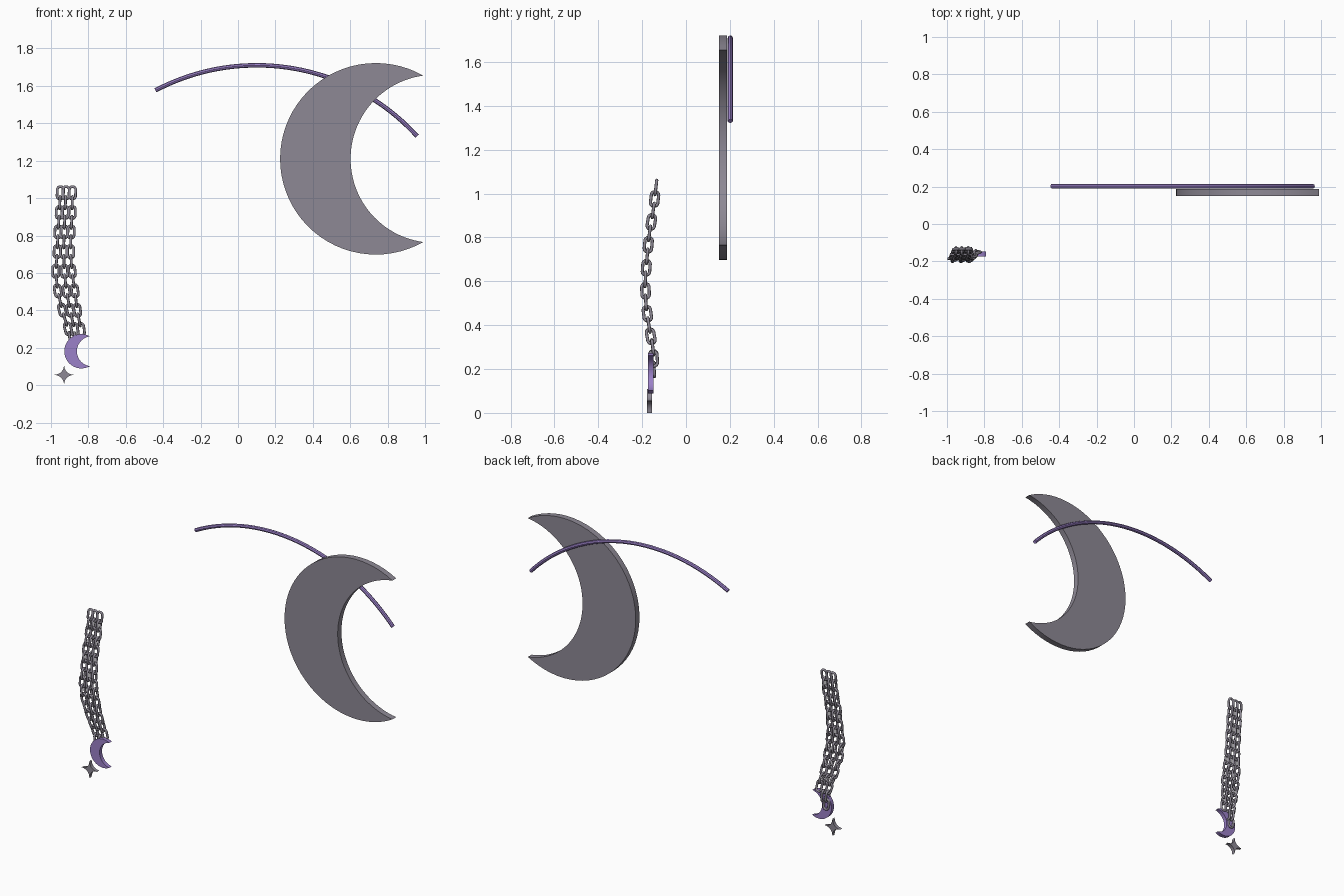
import bpy, bmesh
from math import sin, cos, pi, radians, atan2, hypot
from mathutils import Vector, Matrix

if "Cube" in bpy.data.objects:
    bpy.data.objects.remove(bpy.data.objects["Cube"])


def material(name, color):
    m = bpy.data.materials.new(name)
    m.diffuse_color = (*color, 1)
    m.use_nodes = True
    m.node_tree.nodes["Principled BSDF"].inputs["Base Color"].default_value = m.diffuse_color
    return m


violet = material("violet", (0.33, 0.22, 0.58))
steel = material("dark_steel", (0.27, 0.25, 0.30))


def finish(bm, name, mat, angle=40):
    bmesh.ops.recalc_face_normals(bm, faces=bm.faces)
    me = bpy.data.meshes.new(name)
    bm.to_mesh(me)
    bm.free()
    me.materials.append(mat)
    ob = bpy.data.objects.new(name, me)
    bpy.context.collection.objects.link(ob)
    bpy.ops.object.select_all(action='DESELECT')
    ob.select_set(True)
    bpy.context.view_layer.objects.active = ob
    bpy.ops.object.shade_smooth_by_angle(angle=radians(angle))
    return ob


def sweep(bm, pts, radius, sides, closed, mat=Matrix()):
    """Round tube along a path lying in an XZ plane."""
    pts = [Vector(p) for p in pts]
    n = len(pts)
    side = Vector((0, 1, 0))
    rings = []
    for i, p in enumerate(pts):
        a = pts[(i - 1) % n] if closed else pts[max(i - 1, 0)]
        b = pts[(i + 1) % n] if closed else pts[min(i + 1, n - 1)]
        out = (b - a).normalized().cross(side)
        rings.append([bm.verts.new(mat @ (p + radius * (out * cos(t) + side * sin(t))))
                      for t in (2 * pi * k / sides for k in range(sides))])
    for i in range(n if closed else n - 1):
        r, s = rings[i], rings[(i + 1) % n]
        for k in range(sides):
            j = (k + 1) % sides
            bm.faces.new((r[k], r[j], s[j], s[k]))
    if not closed:
        bm.faces.new(rings[0])
        bm.faces.new(rings[-1])


def extrude_y(bm, depth):
    """Thicken a flat sheet along y."""
    geo = bmesh.ops.extrude_face_region(bm, geom=bm.faces[:])['geom']
    bmesh.ops.translate(bm, vec=(0, depth, 0),
                        verts=[g for g in geo if isinstance(g, bmesh.types.BMVert)])


def crescent(name, cx, cz, y0, depth, s, mat, steps=48):
    """Crescent between an outer and an inner arc, meeting at two tips."""
    R, off, r = 0.512, 0.314, 0.449
    tip_x = (R * R - r * r + off * off) / (2 * off)
    tip_z = (R * R - tip_x * tip_x) ** 0.5
    a0, b0 = atan2(tip_z, tip_x), atan2(tip_z, tip_x - off)
    bm = bmesh.new()
    rows = []
    for i in range(steps + 1):
        t = i / steps
        a = a0 + (2 * pi - 2 * a0) * t
        b = b0 + (2 * pi - 2 * b0) * t
        o = bm.verts.new((cx + s * R * cos(a), y0, cz + s * R * sin(a)))
        if i in (0, steps):
            rows.append((o, o))
        else:
            rows.append((o, bm.verts.new((cx + s * (off + r * cos(b)), y0, cz + s * r * sin(b)))))
    for (o1, i1), (o2, i2) in zip(rows, rows[1:]):
        bm.faces.new(list(dict.fromkeys((o1, o2, i2, i1))))
    extrude_y(bm, depth)
    return finish(bm, name, mat)


# Large crescent and its small charm twin
crescent("large_crescent", 0.737, 1.21, 0.150, 0.038, 1.0, steel)
crescent("crescent_charm", -0.837, 0.181, -0.173, 0.025, 0.179, violet)

# Thin curved rod behind the large crescent
bm = bmesh.new()
rod = []
for i in range(41):
    a = radians(117.8 - (117.8 - 42.3) * i / 40)
    rod.append((0.10 + 1.16 * cos(a), 0.202, 0.55 + 1.16 * sin(a)))
sweep(bm, rod, 0.012, 8, False)
finish(bm, "arc_rod", violet)

# Four-pointed star charm with concave sides
bm = bmesh.new()
outline = []
for q in range(4):
    p0, p2 = (Vector((cos(k * pi / 2), sin(k * pi / 2))) for k in (q, q + 1))
    for i in range(8):
        t = i / 8
        p = (p0 * (1 - t) ** 2 + p2 * t ** 2 + (p0 + p2) * 0.1 * t * (1 - t)) * 0.055
        outline.append(bm.verts.new((-0.93 + p.x, -0.177, 0.055 + p.y)))
bm.faces.new(outline)
extrude_y(bm, 0.022)
finish(bm, "star_charm", steel)

# Hanging chains: alternating oval links along a gentle curve
HEIGHTS = [1.03, 0.92, 0.81, 0.705, 0.60, 0.50, 0.39, 0.29, 0.15]
DEPTHS = [-0.137, -0.15, -0.168, -0.178, -0.186, -0.183, -0.168, -0.15, -0.143]
WIRE, LINK_W, LINK_H, PITCH = 0.0072, 0.017, 0.0335, 0.0528


def on_path(z, xs):
    i = 0
    while i < len(HEIGHTS) - 2 and z < HEIGHTS[i + 1]:
        i += 1
    t = (z - HEIGHTS[i]) / (HEIGHTS[i + 1] - HEIGHTS[i])
    a = Vector((xs[i], DEPTHS[i], HEIGHTS[i]))
    b = Vector((xs[i + 1], DEPTHS[i + 1], HEIGHTS[i + 1]))
    return a.lerp(b, t)


link = []
for i in range(20):
    a = 2 * pi * (i + 0.5) / 20
    straight = (LINK_H - LINK_W) * (1 if sin(a) > 0 else -1)
    link.append((LINK_W * cos(a), 0, LINK_W * sin(a) + straight))


def chain(name, xs, count):
    bm = bmesh.new()
    z = 1.028
    for i in range(count):
        p = on_path(z, xs)
        up = (on_path(z + 0.03, xs) - on_path(z - 0.03, xs)).normalized()
        turn = Vector((0, 0, 1)).rotation_difference(up).to_matrix().to_4x4()
        sweep(bm, link, WIRE, 8, True,
              Matrix.Translation(p) @ turn @ Matrix.Rotation(pi / 2 * (i % 2), 4, 'Z'))
        z -= PITCH * up.z
    finish(bm, name, steel, 60)


chain("chain_left", [-.950, -.955, -.963, -.967, -.975, -.963, -.937, -.905, -.888], 17)
chain("chain_middle", [-.920, -.925, -.930, -.932, -.928, -.917, -.895, -.873, -.868], 16)
chain("chain_right", [-.885, -.887, -.893, -.895, -.887, -.872, -.858, -.838, -.835], 15)
